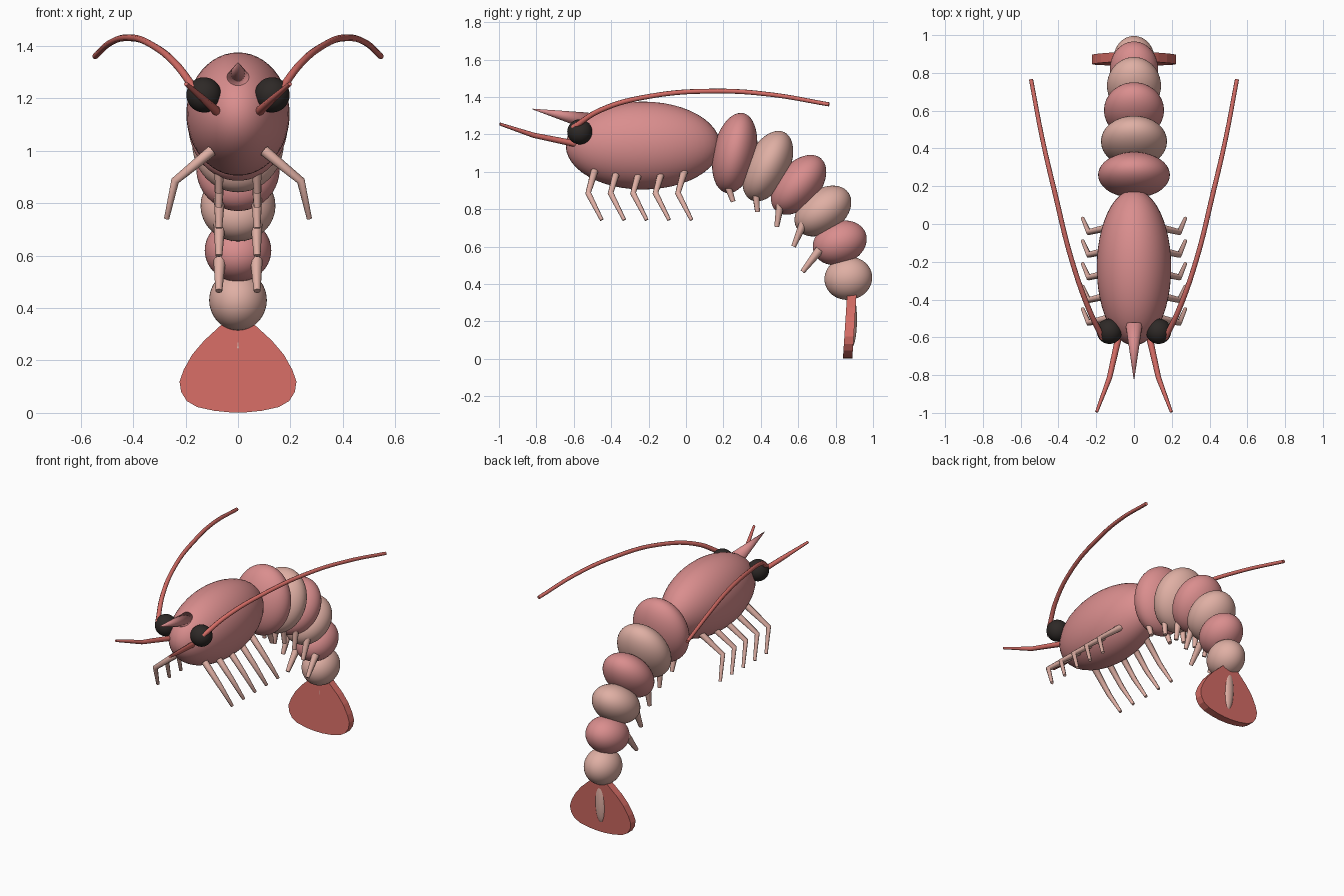
import bpy, bmesh, math
from mathutils import Vector, Matrix

if "Cube" in bpy.data.objects:
    bpy.data.objects.remove(bpy.data.objects["Cube"])


def material(name, rgb):
    m = bpy.data.materials.new(name)
    m.diffuse_color = (*rgb, 1)
    m.use_nodes = True
    m.node_tree.nodes["Principled BSDF"].inputs["Base Color"].default_value = m.diffuse_color
    return m


PINK = material("shell pink", (0.70, 0.27, 0.27))
PALE = material("pale pink", (0.74, 0.43, 0.37))
RED = material("coral red", (0.66, 0.15, 0.13))
BLACK = material("eye black", (0.027, 0.022, 0.020))


def finish(name, bm, mat, smooth=True):
    me = bpy.data.meshes.new(name)
    bmesh.ops.recalc_face_normals(bm, faces=bm.faces)
    bm.to_mesh(me)
    bm.free()
    me.materials.append(mat)
    if smooth:
        me.shade_smooth()
    ob = bpy.data.objects.new(name, me)
    bpy.context.collection.objects.link(ob)
    return ob


def ellipsoid(name, centre, radii, mat, tilt=0):
    """Ellipsoid whose long body axis (y) is tipped downward by tilt degrees."""
    bm = bmesh.new()
    bmesh.ops.create_uvsphere(bm, u_segments=48, v_segments=24, radius=1)
    bm.transform(Matrix.Translation(centre) @ Matrix.Rotation(-math.radians(tilt), 4, 'X')
                 @ Matrix.Diagonal((*radii, 1)))
    return finish(name, bm, mat)


def tube(name, points, radii, mat, curved=False):
    """Tapered round limb through the points."""
    cu = bpy.data.curves.new(name, 'CURVE')
    cu.dimensions = '3D'
    cu.bevel_depth = 1
    cu.bevel_resolution = 2
    cu.use_fill_caps = True
    cu.resolution_u = 8
    sp = cu.splines.new('BEZIER')
    sp.bezier_points.add(len(points) - 1)
    for bp, p, r in zip(sp.bezier_points, points, radii):
        bp.co, bp.radius = p, r
        bp.handle_left_type = bp.handle_right_type = 'AUTO' if curved else 'VECTOR'
    cu.materials.append(mat)
    ob = bpy.data.objects.new(name, cu)
    bpy.context.collection.objects.link(ob)
    bpy.ops.object.select_all(action='DESELECT')
    ob.select_set(True)
    bpy.context.view_layer.objects.active = ob
    bpy.ops.object.convert(target='MESH')
    bpy.ops.object.shade_smooth_by_angle(angle=math.radians(50))


# Carapace and rostrum spike
ellipsoid("carapace", (0, -0.23, 1.14), (0.197, 0.413, 0.235), PINK)
bm = bmesh.new()
bmesh.ops.create_cone(bm, cap_ends=True, segments=24, radius1=0.045, radius2=0.002, depth=1)
base, tip = Vector((0, -0.53, 1.272)), Vector((0, -0.82, 1.335))
axis = tip - base
bm.transform(Matrix.Translation((base + tip) / 2) @ axis.to_track_quat('Z', 'Y').to_matrix().to_4x4()
             @ Matrix.Diagonal((1, 1, axis.length, 1)))
finish("rostrum", bm, PINK)

# Abdomen segments: y, z, x radius, height radius, tilt, swimmeret tip y and z
segments = [
    (0.260, 1.10, 0.190, 0.218, 12, 0.252, 0.840),
    (0.437, 1.03, 0.175, 0.202, 26, 0.382, 0.785),
    (0.602, 0.93, 0.159, 0.185, 40, 0.485, 0.705),
    (0.732, 0.79, 0.143, 0.168, 54, 0.575, 0.600),
    (0.822, 0.62, 0.127, 0.148, 69, 0.623, 0.465),
    (0.868, 0.43, 0.110, 0.128, 80, None, None),
]
for i, (y, z, rx, rz, tilt, ty, tz) in enumerate(segments):
    ellipsoid(f"abdomen_segment_{i + 1}", (0, y, z), (rx, 0.115, rz), PALE if i % 2 else PINK, tilt)
    if ty is None:
        continue
    a = math.radians(tilt - 31)
    for s, side in ((-1, "left"), (1, "right")):
        start = (s * 0.07, ty + math.sin(a) * 0.15, tz + math.cos(a) * 0.15)
        tube(f"swimmeret_{side}_{i + 1}", [start, (s * 0.073, ty, tz)], [0.024, 0.013], PALE)

# Tail fan: half outline mirrored, extruded and leaned slightly
half = [(0.03, 0.37), (0.07, 0.33), (0.13, 0.275), (0.175, 0.222), (0.207, 0.165), (0.223, 0.12),
        (0.217, 0.08), (0.195, 0.045), (0.155, 0.022), (0.09, 0.008), (0.03, 0.002)]
outline = half + [(-x, z) for x, z in reversed(half)]
bm = bmesh.new()
rings = [[bm.verts.new((x, 0.839 + off + 0.065 * z, z)) for x, z in outline] for off in (0, 0.05)]
bm.faces.new(rings[0])
bm.faces.new(rings[1])
n = len(outline)
for k in range(n):
    bm.faces.new((rings[0][k], rings[0][(k + 1) % n], rings[1][(k + 1) % n], rings[1][k]))
finish("tail_fan", bm, RED, smooth=False)
ellipsoid("telson", (0, 0.884, 0.21), (0.04, 0.03, 0.15), PALE, 0)

# Paired head parts and walking legs
for s, side in ((-1, "left"), (1, "right")):
    ellipsoid(f"eye_{side}", (s * 0.13, -0.568, 1.213), (0.067, 0.067, 0.067), BLACK)
    tube(f"antennule_{side}", [(s * 0.075, -0.57, 1.145), (s * 0.13, -0.815, 1.195), (s * 0.198, -0.995, 1.255)],
         [0.018, 0.014, 0.008], RED)
    tube(f"antenna_{side}",
         [(s * 0.165, -0.605, 1.235), (s * 0.235, -0.46, 1.328), (s * 0.33, -0.19, 1.404),
          (s * 0.42, 0.17, 1.431), (s * 0.485, 0.45, 1.413), (s * 0.545, 0.765, 1.36)],
         [0.015, 0.014, 0.013, 0.013, 0.012, 0.011], RED, curved=True)
    for i in range(5):
        y = -0.49 + 0.12 * i
        tube(f"leg_{side}_{i + 1}",
             [(s * 0.10, y, 1.0), (s * 0.24, y - 0.033, 0.885), (s * 0.272, y + 0.04, 0.742)],
             [0.021, 0.016, 0.010], PALE)
